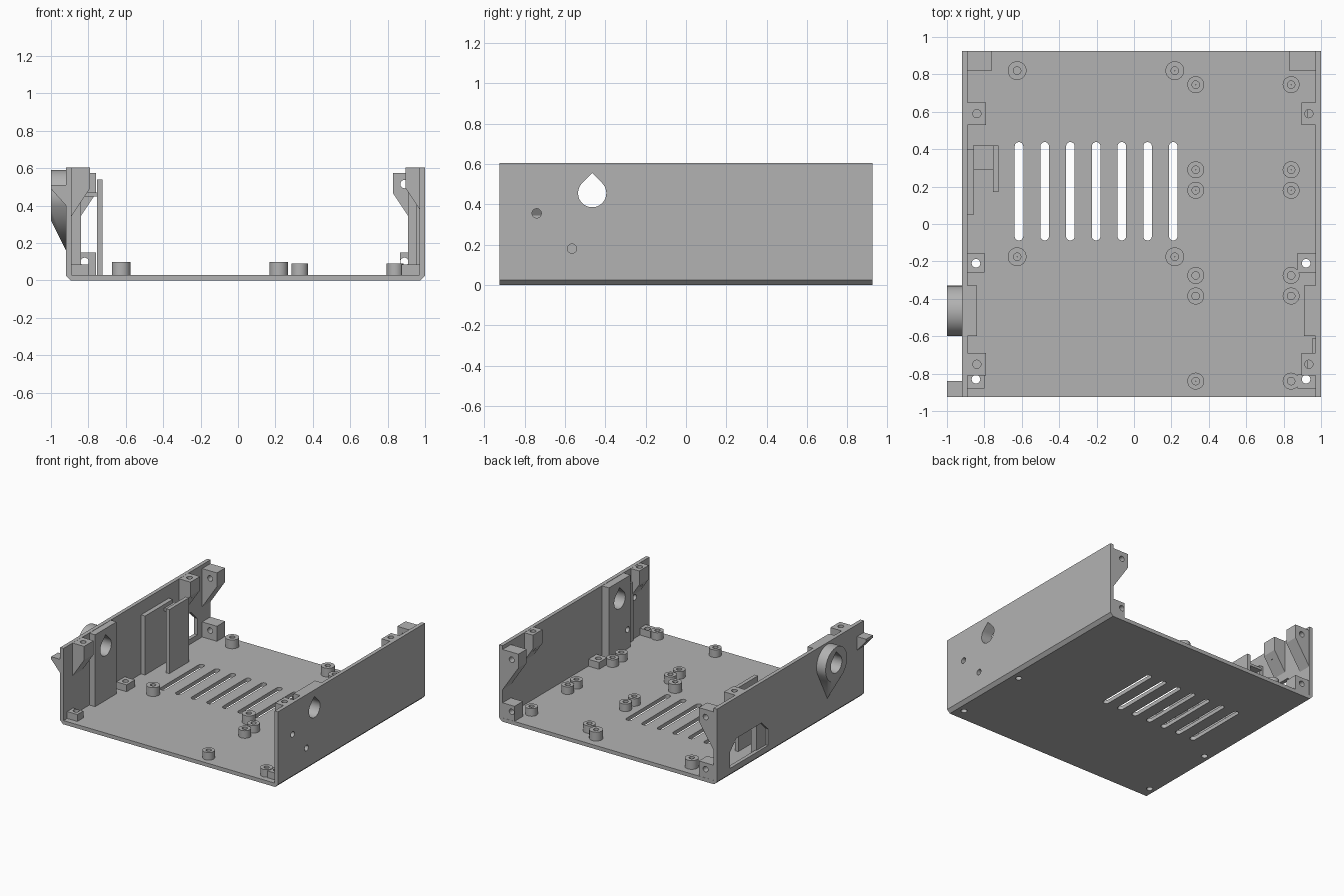
import bpy, bmesh
from math import sin, cos, pi, radians
from mathutils import Vector

cube = bpy.data.objects.get("Cube")
if cube:
    bpy.data.objects.remove(cube, do_unlink=True)

GREY = (0.45, 0.45, 0.45, 1)
mat = bpy.data.materials.new("light_grey_plastic")
mat.use_nodes = True
mat.diffuse_color = GREY
mat.node_tree.nodes["Principled BSDF"].inputs["Base Color"].default_value = GREY

BACK, TOP, FLOOR = 0.925, 0.605, 0.03
LEFT_IN, RIGHT_IN = 0.97, -0.89       # inner wall faces
HOLE_Y, HOLE_Z = -0.465, 0.455        # connector hole


def finish(name, bm):
    bmesh.ops.recalc_face_normals(bm, faces=bm.faces)
    mesh = bpy.data.meshes.new(name)
    bm.to_mesh(mesh)
    bm.free()
    mesh.materials.append(mat)
    ob = bpy.data.objects.new(name, mesh)
    bpy.context.collection.objects.link(ob)
    return ob


def place(axis, u, v, w):
    return {"x": (w, u, v), "y": (u, w, v), "z": (u, v, w)}[axis]


def prism(name, axis, pts, a, b):
    """Extrude a 2D outline along an axis from a to b."""
    bm = bmesh.new()
    face = bm.faces.new([bm.verts.new(place(axis, u, v, a)) for u, v in pts])
    new = bmesh.ops.extrude_face_region(bm, geom=[face])["geom"]
    shift = Vector(place(axis, 0, 0, b - a))
    bmesh.ops.translate(bm, vec=shift, verts=[g for g in new if isinstance(g, bmesh.types.BMVert)])
    return finish(name, bm)


def box(name, x0, x1, y0, y1, z0, z1):
    return prism(name, "z", [(x0, y0), (x1, y0), (x1, y1), (x0, y1)], z0, z1)


def arc(cx, cy, r, start=0, end=360, n=32):
    count = n if end - start == 360 else n + 1
    angles = [radians(start + (end - start) * i / n) for i in range(count)]
    return [(cx + r * cos(t), cy + r * sin(t)) for t in angles]


def cut(objs, cutter):
    cutter.hide_render = True
    for ob in objs:
        mod = ob.modifiers.new("cut", "BOOLEAN")
        mod.operation, mod.solver, mod.object = "DIFFERENCE", "EXACT", cutter
        cutters.add(cutter)


cutters = set()

# Tray shell: floor and both side walls in one profile with chamfered lower edges
c = 0.025
shell = prism("tray_shell", "y", [
    (-0.92 + c, 0), (1 - c, 0), (1, c), (1, TOP), (LEFT_IN, TOP), (LEFT_IN, FLOOR),
    (RIGHT_IN, FLOOR), (RIGHT_IN, TOP), (-0.92, TOP), (-0.92, c)], -BACK, BACK)

# Ventilation slots
for i in range(7):
    x = -0.615 + i * 0.1375
    outline = arc(x, 0.415, 0.023, 0, 180, 12) + arc(x, -0.065, 0.023, 180, 360, 12)
    cut([shell], prism("slot_cutter", "z", outline, -0.1, 0.1))

# Thickened wall panels round the connector holes
left_panel = box("left_panel", 0.91, LEFT_IN + 0.01, -0.6, -0.33, 0.02, TOP - 0.002)
right_panel = box("right_panel", RIGHT_IN - 0.01, -0.84, -0.6, -0.33, 0.02, TOP - 0.002)
left_pad = box("left_sensor_pad", 0.955, LEFT_IN + 0.01, -0.7, -0.61, 0.02, 0.5)

# Outer boss: round at the top, tapering to a point on the wall
bm = bmesh.new()
for x in (-1, -0.91):
    for y, z in arc(HOLE_Y, HOLE_Z, 0.135, n=48):
        bm.verts.new((x, y, z))
bm.verts.new((-0.92, HOLE_Y, 0.16))
bmesh.ops.convex_hull(bm, input=bm.verts)
boss = finish("connector_boss", bm)

# Teardrop hole through both walls, and two small holes in the left wall
tear = arc(HOLE_Y, HOLE_Z, 0.07, 135, 405) + [(HOLE_Y, HOLE_Z + 0.099)]
cut([shell, left_panel, right_panel, boss], prism("teardrop_cutter", "x", tear, -1.2, 1.2))
for y, z in ((-0.74, 0.355), (-0.565, 0.18)):
    cut([shell, left_panel], prism("small_hole_cutter", "x", arc(y, z, 0.023), 0.85, 1.1))

# Window with clipped upper corners in the right wall
window = [(0.28, 0.07), (0.76, 0.07), (0.76, 0.2), (0.68, 0.28), (0.36, 0.28), (0.28, 0.2)]
cut([shell], prism("window_cutter", "x", window, -1.1, -0.87))

# Outer hook at the front of the right wall
prism("outer_hook", "y", [(-0.91, 0.51), (-1, 0.51), (-1, 0.49), (-0.91, 0.39)], -BACK, -0.84)

# Fixings on each side: wall face, side direction, then inner reach of each part
sides = [
    ("left", LEFT_IN, 1, 0.895, 0.83, 0.865, 0.875),
    ("right", RIGHT_IN, -1, -0.79, -0.76, -0.76, -0.8),
]
for side, wall, s, tab_x, upper_x, lower_x, foot_x in sides:
    w = wall + s * 0.01

    def bracket(name, reach, top, block, y0, y1):
        low = top - block
        slope = low - 1.5 * abs(wall - reach)
        return prism(name, "y", [(w, top), (reach, top), (reach, low), (wall, slope), (w, slope)], y0, y1)

    # Lid screw tabs
    for end, y in (("front", -0.75), ("back", 0.59)):
        tab = bracket(f"{side}_{end}_lid_tab", tab_x, TOP - 0.001, 0.11, y - 0.06, y + 0.06)
        hx = 0.935 if s > 0 else -0.84
        cut([tab], prism("tab_hole_cutter", "z", arc(hx, y, 0.022), 0.45, 0.7))
    # Rear panel brackets
    upper = bracket(f"{side}_rear_upper_bracket", upper_x, 0.575, 0.11, 0.82, BACK - 0.001)
    lower = box(f"{side}_rear_lower_block", min(lower_x, w), max(lower_x, w), 0.82, BACK - 0.001, 0.02, 0.15)
    hx = 0.89 if s > 0 else -0.82
    for part, z in ((upper, 0.515), (lower, 0.1)):
        cut([part], prism("rear_hole_cutter", "y", arc(hx, z, 0.022), 0.7, 1))
    # Floor screw feet with through holes
    for end, y0, y1, hy in (("front", -0.88, -0.805, -0.83), ("middle", -0.26, -0.155, -0.21)):
        foot = box(f"{side}_{end}_foot", min(foot_x, w), max(foot_x, w), y0, y1, 0.02, 0.085)
        hx = 0.92 if s > 0 else -0.845
        cut([foot, shell], prism("foot_hole_cutter", "z", arc(hx, hy, 0.023), -0.1, 0.2))

# Card holder beside the right wall
box("holder_wall_plate", RIGHT_IN - 0.01, -0.855, 0.05, 0.4, 0.02, 0.5)
box("holder_plate", -0.755, -0.725, 0.17, 0.42, 0.02, 0.54)
box("holder_bridge", -0.86, -0.75, 0.29, 0.42, 0.45, 0.47)


# Board standoffs: lathed tubes standing on the floor
def standoff(name, x, y, r, top):
    bm = bmesh.new()
    prof = [(0.001, FLOOR + 0.01), (0.02, FLOOR + 0.01), (0.02, top), (r, top), (r, FLOOR - 0.01)]
    verts = [bm.verts.new((x + px, y, z)) for px, z in prof]
    edges = [bm.edges.new(pair) for pair in zip(verts, verts[1:])]
    bmesh.ops.spin(bm, geom=verts + edges, cent=(x, y, 0), axis=(0, 0, 1), angle=2 * pi, steps=32)
    bmesh.ops.remove_doubles(bm, verts=bm.verts, dist=0.0001)
    finish(name, bm)


for x in (-0.625, 0.218):
    for y in (0.82, -0.175):
        standoff("large_standoff", x, y, 0.05, 0.1)
for x in (0.33, 0.84):
    for y in (0.745, 0.29, 0.18, -0.275, -0.385, -0.84):
        standoff("small_standoff", x, y, 0.045, 0.09)

# Bake the cuts, drop the cutters and shade
deps = bpy.context.evaluated_depsgraph_get()
parts = [o for o in bpy.context.collection.objects if o.type == "MESH" and o not in cutters]
baked = [(o, bpy.data.meshes.new_from_object(o.evaluated_get(deps))) for o in parts if o.modifiers]
for ob, mesh in baked:
    ob.modifiers.clear()
    ob.data = mesh
for cutter in cutters:
    bpy.data.objects.remove(cutter, do_unlink=True)
bpy.ops.object.select_all(action="DESELECT")
for ob in parts:
    ob.select_set(True)
bpy.context.view_layer.objects.active = shell
bpy.ops.object.shade_smooth_by_angle(angle=radians(30))
